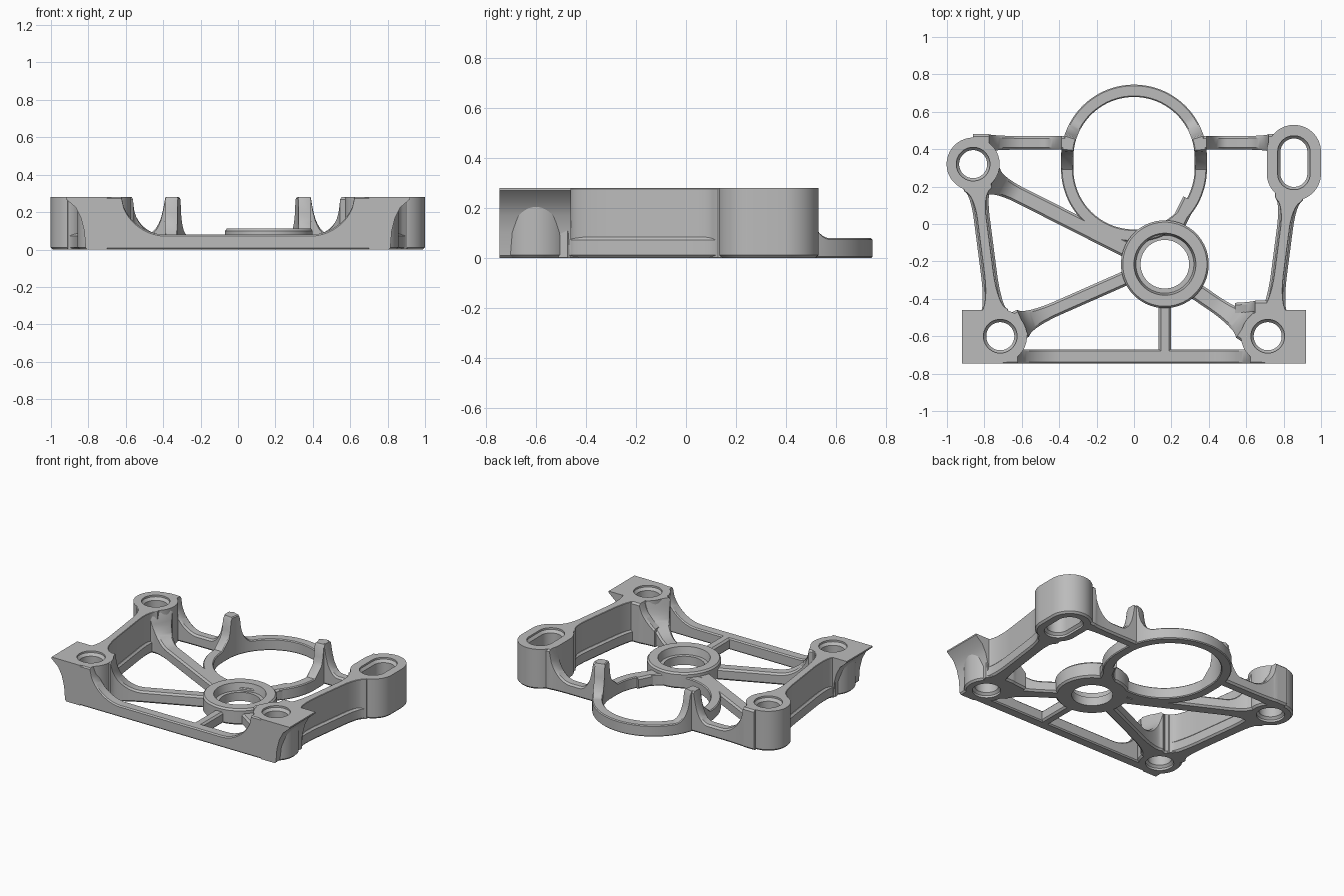
import bpy, bmesh, math
from mathutils import Vector

if "Cube" in bpy.data.objects:
    bpy.data.objects.remove(bpy.data.objects["Cube"])

grey = bpy.data.materials.new("plain grey")
grey.use_nodes = True
grey.diffuse_color = (0.5, 0.5, 0.5, 1)
grey.node_tree.nodes["Principled BSDF"].inputs["Base Color"].default_value = (0.5, 0.5, 0.5, 1)

TOP, RIB = 0.28, 0.08
parts = []


def finish(name, bm, keep=True):
    bmesh.ops.recalc_face_normals(bm, faces=bm.faces)
    mesh = bpy.data.meshes.new(name)
    bm.to_mesh(mesh)
    bm.free()
    obj = bpy.data.objects.new(name, mesh)
    bpy.context.scene.collection.objects.link(obj)
    if keep:
        mesh.materials.append(grey)
        parts.append(obj)
    return obj


def skin(name, loops, closed=False, keep=True):
    """Bridge a series of equal point loops, capping the ends if open."""
    bm = bmesh.new()
    rows = [[bm.verts.new(p) for p in loop] for loop in loops]
    n = len(rows[0])
    for i in range(len(rows) if closed else len(rows) - 1):
        a, b = rows[i], rows[(i + 1) % len(rows)]
        for j in range(n):
            k = (j + 1) % n
            bm.faces.new((a[j], a[k], b[k], b[j]))
    if not closed:
        bm.faces.new(rows[0])
        bm.faces.new(rows[-1])
    return finish(name, bm, keep)


def capsule(a, b, r, n=48):
    """Outline around the y-aligned segment a-b, a circle if they match."""
    pts = []
    for i in range(n):
        t = 2 * math.pi * (i + 0.5) / n
        c = b if math.sin(t) > 0 else a
        pts.append(Vector((c[0] + r * math.cos(t), c[1] + r * math.sin(t))))
    return pts


def turned(name, a, b, rings, keep=True):
    return skin(name, [[(p.x, p.y, z) for p in capsule(a, b, r)] for r, z in rings], keep=keep)


# Tall features: segment ends, core radius, reach of the fillet at the foot
BOSSES = {
    "back_right_boss": ((-0.86, 0.32), (-0.86, 0.32), 0.142, 0.075),
    "back_left_slot_boss": ((0.855, 0.27), (0.855, 0.385), 0.145, 0.072),
    "front_right_boss": ((-0.715, -0.6), (-0.715, -0.6), 0.143, 0.075),
    "front_left_boss": ((0.715, -0.6), (0.715, -0.6), 0.143, 0.075),
}
RISERS = [(a, b, r, 0.2 if "front" in k else 0.15) for k, (a, b, r, h) in BOSSES.items()]
RISERS += [((s * 0.353, 0.43), (s * 0.353, 0.43), 0.042, 0.1) for s in (-1, 1)]


def rise(p, risers):
    best = 0
    for a, b, r, reach in risers:
        near = Vector((a[0], min(max(p.y, a[1]), b[1])))
        u = ((p - near).length - r) / reach
        if u < 1:
            best = max(best, 1 - math.sqrt(max(0, 1 - (1 - max(u, 0)) ** 2)))
    return best


def sweep(name, pts, width, height=None, flare=0.0, closed=False, edge=0.012):
    """Chamfered rib along a path, growing into the tall features it meets."""
    loops, n = [], len(pts)
    for i, p in enumerate(pts):
        prev = pts[i - 1] if closed or i else p
        nxt = pts[(i + 1) % n] if closed or i < n - 1 else p
        d = (nxt - prev).normalized()
        side = Vector((-d.y, d.x))
        h = height or RIB + (TOP - RIB) * rise(p, RISERS)
        w = (width + flare * rise(p, RISERS[:4])) / 2
        section = ((-w + edge, 0), (-w, edge), (-w, h - edge), (-w + edge, h),
                   (w - edge, h), (w, h - edge), (w, edge), (w - edge, 0))
        loops.append([(p.x + side.x * o, p.y + side.y * o, z) for o, z in section])
    return skin(name, loops, closed)


def rib(name, a, b, width, height=None, flare=0.08, edge=0.012):
    a, b = Vector(a), Vector(b)
    n = max(8, int((b - a).length / 0.012))
    return sweep(name, [a.lerp(b, i / n) for i in range(n + 1)], width, height, flare, edge=edge)


# Corner bosses
for name, (a, b, r, hole) in BOSSES.items():
    turned(name, a, b, [(r - 0.012, 0), (r, 0.012), (r, TOP)])

# Centre hub
HUB = (0.165, -0.215)
turned("centre_hub", HUB, HUB, [(0.223, 0), (0.235, 0.012), (0.235, 0.1), (0.225, 0.112)])

# Large ring with its two upright posts
lo, hi = (0, 0.295), (0, 0.355)
sweep("large_ring", capsule(lo, hi, 0.357, 240), 0.066, closed=True, edge=0.006)

# Ribs
rib("back_right_rib", (-0.86, 0.434), (-0.352, 0.434), 0.072, flare=0.02)
rib("back_left_rib", (0.855, 0.434), (0.352, 0.434), 0.072, flare=0.02)
rib("back_diagonal_rib", (-0.86, 0.28), (0.04, -0.175), 0.09)
rib("front_right_diagonal_rib", (-0.715, -0.585), (0.1, -0.225), 0.078)
rib("front_left_diagonal_rib", (0.715, -0.62), (0.2, -0.27), 0.09)
rib("front_left_web", (0.54, -0.475), (0.72, -0.475), 0.1, flare=0.03)
rib("front_short_rib", (0.165, -0.4), (0.165, -0.71), 0.066)
rib("front_rib", (-0.78, -0.708), (0.78, -0.708), 0.074, flare=0, edge=0.008)
rib("ring_to_hub_rib", (0.3, 0.13), (0.22, -0.03), 0.08)

# Side walls on wider feet, and flared corner wings
for s, label in ((-1, "right"), (1, "left")):
    ends = (s * 0.845, 0.27), (s * 0.745, -0.5)
    rib(label + "_side_foot", *ends, 0.086, RIB + 0.005, flare=0.06)
    rib(label + "_side_wall", *ends, 0.052, TOP, flare=0.1, edge=0.003)
    profile = ((0.7, 0), (0.805, 0), (0.815, 0.01), (0.822, 0.1), (0.84, 0.17),
               (0.868, 0.225), (0.92, 0.27), (0.92, TOP), (0.7, TOP))
    skin(label + "_corner_wing",
         [[(s * x, y, z) for x, z in profile] for y in (-0.745, -0.46)])

# Bored holes
cutters = []
for name, (a, b, r, hole) in BOSSES.items():
    wide = hole + 0.015
    cutters.append(turned(name + "_bore", a, b,
                          [(wide, -0.1), (wide, 0.015), (hole, 0.03), (hole, TOP - 0.03),
                           (wide, TOP - 0.012), (wide, TOP + 0.1)], keep=False))
cutters.append(turned("hub_bore", HUB, HUB,
                      [(0.13, -0.1), (0.13, 0.06), (0.155, 0.06), (0.166, 0.112), (0.166, 0.4)],
                      keep=False))
group = bpy.data.collections.new("bores")
for c in cutters:
    c.hide_render = True
    group.objects.link(c)
for obj in parts:
    if obj.name == "large_ring":
        continue
    mod = obj.modifiers.new("bores", 'BOOLEAN')
    mod.operation, mod.solver = 'DIFFERENCE', 'EXACT'
    mod.operand_type, mod.collection = 'COLLECTION', group
graph = bpy.context.evaluated_depsgraph_get()
baked = [bpy.data.meshes.new_from_object(o.evaluated_get(graph)) for o in parts]
for obj, mesh in zip(parts, baked):
    obj.modifiers.clear()
    obj.data = mesh
for c in cutters:
    bpy.data.objects.remove(c)
bpy.data.collections.remove(group)

# Smooth shading with crisp edges
bpy.ops.object.select_all(action='DESELECT')
for obj in parts:
    obj.select_set(True)
bpy.context.view_layer.objects.active = parts[0]
bpy.ops.object.shade_smooth_by_angle(angle=math.radians(30))
